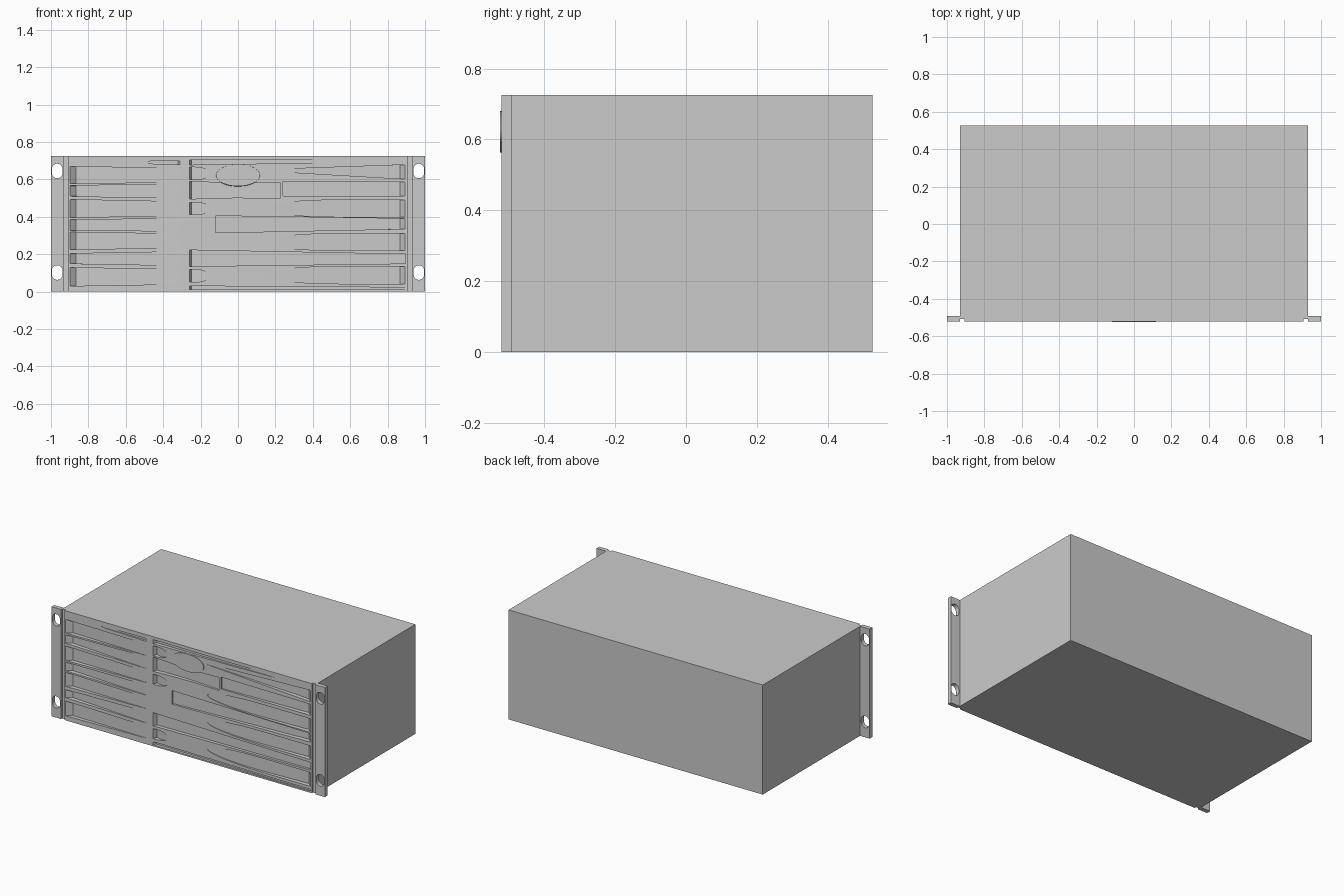
import bpy, bmesh, math

if "Cube" in bpy.data.objects:
    bpy.data.objects.remove(bpy.data.objects["Cube"])

FRONT, BACK, TOP = -0.52, 0.526, 0.725


def finish(bm, name):
    bmesh.ops.recalc_face_normals(bm, faces=bm.faces)
    me = bpy.data.meshes.new(name)
    bm.to_mesh(me)
    bm.free()
    ob = bpy.data.objects.new(name, me)
    bpy.context.collection.objects.link(ob)
    return ob


def prism(bm, ring_a, ring_b):
    a = [bm.verts.new(p) for p in ring_a]
    b = [bm.verts.new(p) for p in ring_b]
    n = len(a)
    bm.faces.new(a)
    bm.faces.new(b[::-1])
    for i in range(n):
        bm.faces.new((a[i], b[i], b[(i + 1) % n], a[(i + 1) % n]))


def cut(target, cutter):
    cutter.hide_render = True
    mod = target.modifiers.new("cut", 'BOOLEAN')
    mod.operation, mod.solver, mod.object = 'DIFFERENCE', 'EXACT', cutter
    bpy.context.view_layer.objects.active = target
    bpy.ops.object.modifier_apply(modifier=mod.name)
    bpy.data.objects.remove(cutter)


def recess(bm, outline, deep_x, shallow_x, depth=0.03, shallow=0.002, lip=0.03):
    """Pocket whose flat floor slopes from shallow_x down to deep_x."""
    front, floor = [], []
    way = math.copysign(1, shallow_x - deep_x)
    for x, z in outline:
        front.append((x, FRONT - 0.05, z))
        bx = x + way * lip if abs(x - deep_x) < 1e-4 else x
        t = (bx - shallow_x) / (deep_x - shallow_x)
        floor.append((bx, FRONT + shallow + (depth - shallow) * t, z))
    # the front ring follows the slanted end wall outwards
    prism(bm, [(x, FRONT - 0.001, z) for x, _, z in front], floor)


def band(x0, top0, bot0, x1, top1, bot1, bulge=0.0):
    """Strip between two gently curved edges."""
    n = 8
    top, bot = [], []
    for i in range(n + 1):
        t = i / n
        b = bulge * math.sin(math.pi * t)
        x = x0 + (x1 - x0) * t
        top.append((x, top0 + (top1 - top0) * t + b))
        bot.append((x, bot0 + (bot1 - bot0) * t - b))
    return top + bot[::-1]


def bullet(tip, end, z_tip, z_end, h, nose):
    """Strip with a rounded tip at one end."""
    way = math.copysign(1, end - tip)
    pts = [(end, z_end + h)]
    for i in range(17):
        a = math.pi * i / 16 + math.pi / 2
        pts.append((tip + way * nose * (1 + math.cos(a)), z_tip + h * math.sin(a)))
    return pts + [(end, z_end - h)]


# chassis: plan outline with a groove beside each ear
half = [(0.93, BACK), (0.93, -0.508), (0.905, -0.508), (0.905, FRONT)]
plan = half + [(-x, y) for x, y in reversed(half)]
bm = bmesh.new()
prism(bm, [(x, y, 0) for x, y in plan], [(x, y, TOP) for x, y in plan])
chassis = finish(bm, "chassis")

# front panel pockets
bm = bmesh.new()
# left column, deep at the outer end
for top, bot, grow in [(0.668, 0.578, -0.008), (0.566, 0.510, 0.010), (0.492, 0.396, -0.012),
                       (0.385, 0.328, 0.004), (0.318, 0.225, -0.010), (0.203, 0.150, 0.010),
                       (0.128, 0.030, -0.010)]:
    recess(bm, band(-0.90, top, bot, -0.31, top + grow, bot - grow), -0.90, -0.31, lip=0.035)
recess(bm, band(-0.63, 0.695, 0.688, -0.31, 0.699, 0.680), -0.31, -0.63, 0.015, lip=0.01)
# right column, rounded tips
for z, h in [(0.445, 0.045), (0.265, 0.045), (0.088, 0.046)]:
    recess(bm, bullet(0.14, 0.895, z, z, h, 0.40), 0.895, 0.14)
recess(bm, band(0.14, 0.652, 0.646, 0.895, 0.678, 0.602), 0.895, 0.14)
recess(bm, band(0.24, 0.590, 0.512, 0.895, 0.585, 0.512), 0.895, 0.24, 0.03, 0.01)
recess(bm, band(-0.12, 0.405, 0.315, 0.895, 0.390, 0.335), 0.895, -0.12, 0.03, 0.012)
# centre column, deep at the inner end
for z in (0.632, 0.444, 0.084):
    recess(bm, bullet(-0.15, -0.26, z, z, 0.033, 0.08), -0.26, -0.15, lip=0.012)
recess(bm, band(-0.26, 0.705, 0.678, 0.63, 0.702, 0.692), -0.26, 0.63, 0.025, lip=0.012)
recess(bm, band(-0.26, 0.590, 0.495, 0.225, 0.583, 0.497, -0.006), -0.26, 0.225, 0.03, 0.012, 0.012)
recess(bm, band(-0.26, 0.222, 0.135, 0.895, 0.200, 0.150), -0.26, 0.895, 0.025, 0.015, 0.012)
recess(bm, band(-0.26, 0.030, 0.010, 0.895, 0.022, 0.010), -0.26, 0.895, 0.02, 0.008, 0.012)
cut(chassis, finish(bm, "pocket_cutter"))

# low oval badge plate, left blank
bm = bmesh.new()
oval = [(0.12 * math.cos(a), 0.06 * math.sin(a) + 0.622)
        for a in (2 * math.pi * i / 48 for i in range(48))]
prism(bm, [(x * 0.97, -0.525, 0.622 + (z - 0.622) * 0.97) for x, z in oval],
      [(x, -0.495, z) for x, z in oval])
finish(bm, "oval_plate")

# mounting ears with slotted holes
bm = bmesh.new()
ear_plan = [(0.93, FRONT), (1.0, FRONT), (1.0, -0.492), (0.93, -0.492)]
prism(bm, [(x, y, 0) for x, y in ear_plan], [(x, y, TOP) for x, y in ear_plan])
ear = finish(bm, "mounting_ear")
bm = bmesh.new()
for zc in (0.102, 0.645):
    hole = []
    for i in range(24):
        a = 2 * math.pi * (i + 0.5) / 24
        hole.append((0.967 + 0.029 * math.cos(a),
                     zc + 0.029 * math.sin(a) + math.copysign(0.010, math.sin(a))))
    prism(bm, [(x, -0.6, z) for x, z in hole], [(x, -0.4, z) for x, z in hole])
cut(ear, finish(bm, "hole_cutter"))
mirror = ear.modifiers.new("mirror", 'MIRROR')
mirror.use_mirror_merge = False
